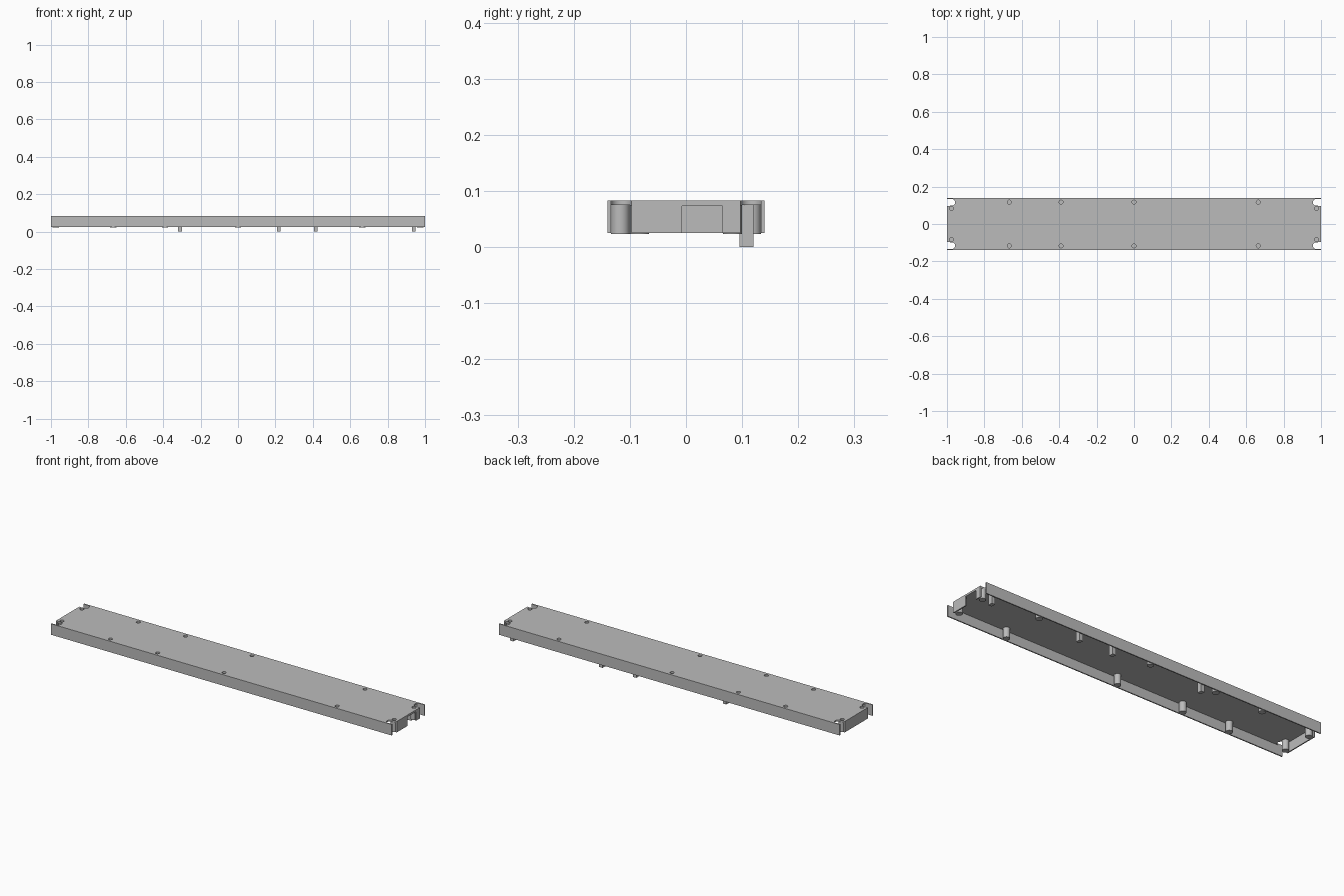
import bpy, bmesh, math

if "Cube" in bpy.data.objects:
    bpy.data.objects.remove(bpy.data.objects["Cube"], do_unlink=True)

TOP, UNDER, RIM = 0.083, 0.075, 0.025   # deck top, deck underside, wall bottom
HALF, WALL = 0.14, 0.006                # half depth, wall thickness

grey = bpy.data.materials.new("plain_grey")
grey.use_nodes = True
grey.diffuse_color = (0.5, 0.5, 0.5, 1)
grey.node_tree.nodes["Principled BSDF"].inputs["Base Color"].default_value = (0.5, 0.5, 0.5, 1)


def finish(name, bm):
    bmesh.ops.recalc_face_normals(bm, faces=bm.faces)
    mesh = bpy.data.meshes.new(name)
    bm.to_mesh(mesh)
    bm.free()
    mesh.materials.append(grey)
    ob = bpy.data.objects.new(name, mesh)
    bpy.context.collection.objects.link(ob)
    return ob


def extrude(name, points, z0, z1):
    bm = bmesh.new()
    face = bm.faces.new([bm.verts.new((x, y, z0)) for x, y in points])
    new = bmesh.ops.extrude_face_region(bm, geom=[face])["geom"]
    bmesh.ops.translate(bm, vec=(0, 0, z1 - z0),
                        verts=[v for v in new if isinstance(v, bmesh.types.BMVert)])
    return finish(name, bm)


def box(name, x0, x1, y0, y1, z0, z1):
    return extrude(name, [(x0, y0), (x1, y0), (x1, y1), (x0, y1)], z0, z1)


def circle(x, y, r, n=32):
    return [(x + r * math.cos(2 * math.pi * i / n), y + r * math.sin(2 * math.pi * i / n))
            for i in range(n)]


def smooth(ob):
    bpy.ops.object.select_all(action='DESELECT')
    ob.select_set(True)
    bpy.context.view_layer.objects.active = ob
    bpy.ops.object.shade_smooth_by_angle(angle=math.radians(30))


def boss(name, x, y, r, hole, z0, floor):
    # Solid post with a blind screw hole opening upwards
    rings = [(r, z0), (r, UNDER), (hole, UNDER), (hole, floor)]
    bm = bmesh.new()
    loops = [[bm.verts.new((px, py, z)) for px, py in circle(x, y, rad)] for rad, z in rings]
    for a, b in zip(loops, loops[1:]):
        for i in range(len(a)):
            j = (i + 1) % len(a)
            bm.faces.new((a[i], a[j], b[j], b[i]))
    bm.faces.new(loops[0])
    bm.faces.new(loops[-1])
    smooth(finish(name, bm))


# Deck outline: one corner with its round-ended slot, mirrored to all four
SLOT_Y, SLOT_R, SLOT_X = 0.1155, 0.0185, 0.975
corner = [(1, SLOT_Y - SLOT_R)]
for i in range(17):
    a = -math.pi / 2 - math.pi * i / 16
    corner.append((SLOT_X + SLOT_R * math.cos(a), SLOT_Y + SLOT_R * math.sin(a)))
corner += [(1, SLOT_Y + SLOT_R), (1, HALF)]
right = [(x, -y) for x, y in reversed(corner)] + corner
deck = extrude("deck", right + [(-x, -y) for x, y in right], UNDER, TOP)

# Long side walls
for name, s in (("front_wall", -1), ("back_wall", 1)):
    y0, y1 = sorted((s * HALF, s * (HALF - WALL)))
    box(name, -1, 1, y0, y1, RIM, UNDER)

# End walls; the right one has an opening
END = SLOT_Y - SLOT_R
box("left_end_wall", -1, -1 + WALL, -END, END, RIM, UNDER)
box("right_end_wall_front", 1 - WALL, 1, -END, -0.007, RIM, UNDER)
box("right_end_wall_back", 1 - WALL, 1, 0.065, END, RIM, UNDER)
box("right_end_lintel", 1 - WALL, 1, -0.007, 0.065, 0.073, UNDER)

# Screw bosses and the matching holes through the deck
HOLE = 0.0105
spots = [(x, s * 0.117) for x in (-0.667, -0.39, 0, 0.664) for s in (-1, 1)]
spots += [(x, s * 0.083) for x in (-0.975, 0.975) for s in (-1, 1)]
for i, (x, y) in enumerate(spots):
    boss(f"screw_boss_{i + 1}", x, y, 0.0168, HOLE, 0.023, 0.05)
    cutter = extrude("hole_cutter", circle(x, y, HOLE), UNDER - 0.02, TOP + 0.02)
    cutter.hide_render = True
    mod = deck.modifiers.new("hole", 'BOOLEAN')
    mod.operation = 'DIFFERENCE'
    mod.solver = 'EXACT'
    mod.object = cutter
    bpy.context.view_layer.objects.active = deck
    bpy.ops.object.modifier_apply(modifier=mod.name)
    bpy.data.objects.remove(cutter, do_unlink=True)
smooth(deck)

# Long locating pegs along the back
for i, x in enumerate((-0.31, 0.218, 0.416, 0.94)):
    box(f"locating_peg_{i + 1}", x - 0.01, x + 0.01, 0.095, 0.12, 0, UNDER)
